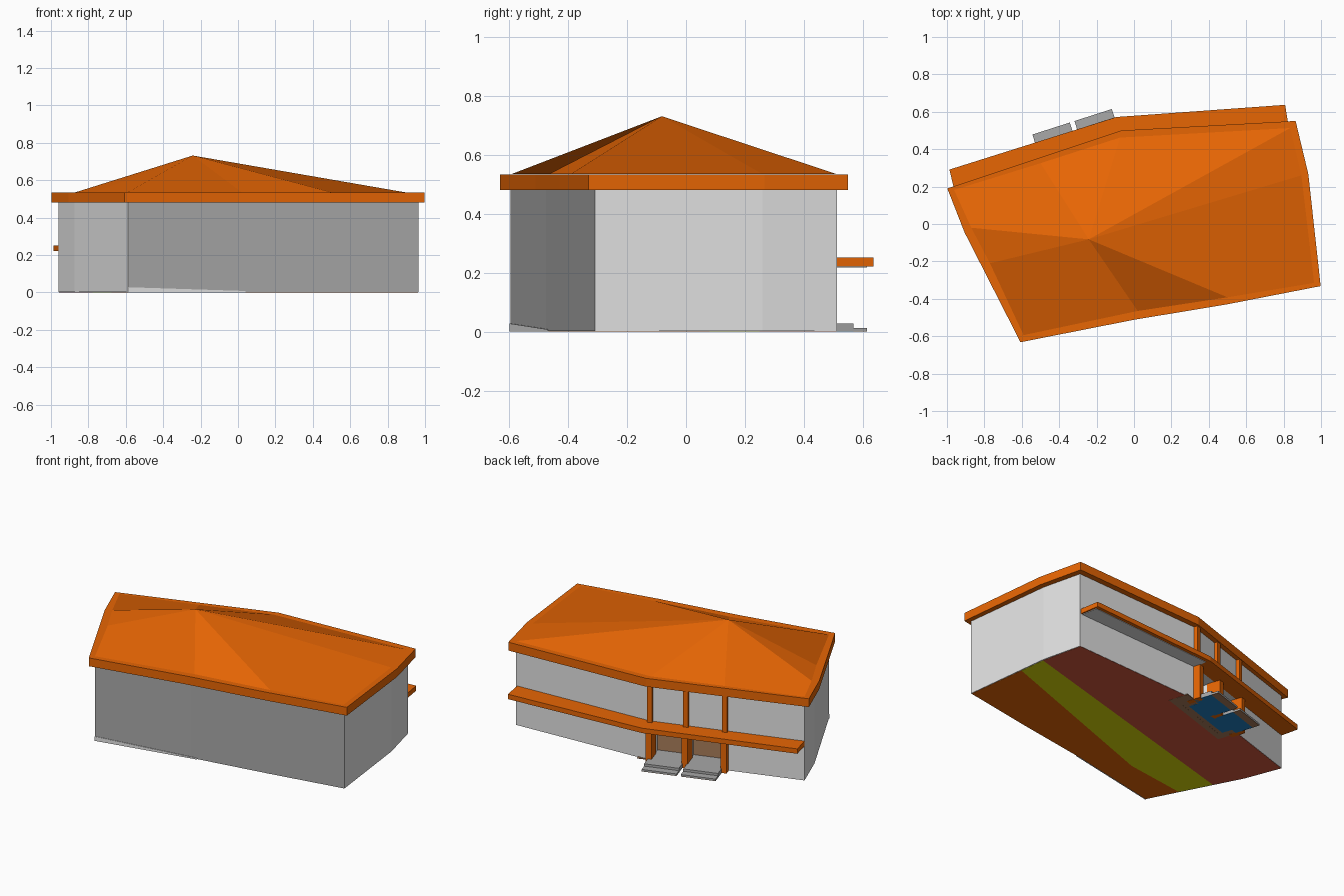
import bpy, bmesh
from mathutils import Vector

if "Cube" in bpy.data.objects:
    bpy.data.objects.remove(bpy.data.objects["Cube"])


def material(name, hexa):
    def lin(c):
        c /= 255
        return c / 12.92 if c <= 0.04045 else ((c + 0.055) / 1.055) ** 2.4
    m = bpy.data.materials.new(name)
    m.diffuse_color = [lin(int(hexa[i:i + 2], 16)) for i in (0, 2, 4)] + [1]
    m.use_nodes = True
    m.node_tree.nodes["Principled BSDF"].inputs["Base Color"].default_value = m.diffuse_color
    return m


ORANGE = material("orange tile", "E86604")
GREY = material("pale wall grey", "E3E3E3")
STONE = material("stone grey", "A8A8A8")
BROWN = material("entrance brown", "A87C5A")
RED = material("red floor", "D2583C")
OLIVE = material("olive floor", "DCDC08")
BLUE = material("blue floor", "2080C4")


def finish(name, bm, mat):
    bmesh.ops.recalc_face_normals(bm, faces=bm.faces[:])
    me = bpy.data.meshes.new(name)
    bm.to_mesh(me)
    bm.free()
    ob = bpy.data.objects.new(name, me)
    bpy.context.collection.objects.link(ob)
    if mat:
        me.materials.append(mat)
    return ob


def prism(name, pts, z0, z1, mat, scale=1):
    """Extrude a plan outline from z0 to z1."""
    bm = bmesh.new()
    face = bm.faces.new([bm.verts.new((x * scale, y * scale, z0)) for x, y in pts])
    ext = bmesh.ops.extrude_face_region(bm, geom=[face])["geom"]
    for v in ext:
        if isinstance(v, bmesh.types.BMVert):
            v.co.z = z1
    return finish(name, bm, mat)


# frame along the entrance wall: u runs along it, d points outwards
O, T, N = Vector((-.283, .397)), Vector((.952, .305)), Vector((-.305, .952))


def wall_box(name, u0, u1, d0, d1, z0, z1, mat):
    pts = [O + T * u + N * d for u, d in ((u0, d0), (u1, d0), (u1, d1), (u0, d1))]
    return prism(name, pts, z0, z1, mat)


# main walls
wall = [(-.96, .18), (-.873, -.045), (-.588, -.597), (.0, -.475), (.49, -.395),
        (.966, -.31), (.898, .26), (.836, .513), (-.07, .465)]
walls = prism("walls", wall, .002, .482, GREY)

# the front wall is a darker stone grey, chosen by face direction
walls.data.materials.append(STONE)
for p in walls.data.polygons:
    if p.normal.y < -.8:
        p.material_index = 1

# entrance recesses cut between the posts
for i, (u0, u1) in enumerate(((-.222, -.012), (.012, .205))):
    cut = wall_box("recess_cutter", u0, u1, -.1, .05, -.01, .222, None)
    cut.hide_render = True
    cut.hide_viewport = True
    mod = walls.modifiers.new("recess", "BOOLEAN")
    mod.operation = 'DIFFERENCE'
    mod.solver = 'EXACT'
    mod.object = cut
    wall_box("entrance_door", u0, u1, -.1, -.094, .0, .222, BROWN)

    # two-tread steps in front of each entrance, painted underneath
    c = (-.118, .118)[i]
    wall_box("lower_step", c - .105, c + .105, .0, .157, .002, .013, STONE)
    wall_box("upper_step", c - .105, c + .105, -.094, .11, .01, .028, STONE)
    wall_box("step_base_outer", c - .105, c + .105, .11, .157, 0, .002, BROWN)
    wall_box("step_base_inner", c - .105, c + .105, -.005, .11, 0, .002, BLUE)

# posts up to the eaves, thicker below the awning
for u in (-.235, 0, .218):
    wall_box("upper_post", u - .015, u + .015, -.01, .022, .24, .485, ORANGE)
    wall_box("lower_post", u - .018, u + .018, -.05, .04, 0, .23, ORANGE)

# awning band along both back walls
prism("awning", [(-.96, .18), (-.07, .465), (.828, .513), (.808, .637),
                 (-.094, .572), (-.987, .291)], .221, .252, ORANGE)
prism("awning_soffit", [(-.07, .46), (.82, .51), (.80, .615), (-.08, .55)],
      .218, .222, GREY)

# pale sloping plinth strip on the front wall
bm = bmesh.new()
a, b = Vector((-.589, -.6)), Vector((.04, -.4712))
ring = [(a, 0), (b, 0), (b, .008), (a, .028)]
out = [bm.verts.new((p.x, p.y, z)) for p, z in ring]
inn = [bm.verts.new((p.x, p.y + .004, z)) for p, z in ring]
bm.faces.new(out)
bm.faces.new(inn)
for i in range(4):
    j = (i + 1) % 4
    bm.faces.new((out[i], out[j], inn[j], inn[i]))
finish("front_plinth", bm, GREY)

# floor seen from below, in three strips
prism("front_floor", [(-.68, -.41), (-.588, -.597), (.0, -.475), (.49, -.395),
                      (.966, -.31), (.917, .08), (-.28, -.355)], .001, .004, ORANGE, .996)
prism("middle_floor", [(-.78, -.22), (-.68, -.41), (-.28, -.355), (.917, .08),
                       (.896, .25)], .001, .004, OLIVE, .996)
prism("back_floor", [(-.96, .18), (-.873, -.045), (-.78, -.22), (.896, .25),
                     (.836, .513), (-.07, .465)], .001, .004, RED, .996)
wall_box("entrance_floor", -.23, .3, -.13, -.003, .0004, .006, BROWN)
wall_box("entrance_floor_inlay", -.18, .18, -.07, -.004, 0, .007, BLUE)

# roof slab with overhanging eaves
eaves = [(-.998, .19), (-.906, -.045), (-.607, -.632), (0, -.512), (.495, -.43),
         (.998, -.332), (.932, .267), (.864, .551), (-.067, .50)]
prism("roof_eaves", eaves, .482, .535, ORANGE)

# faceted roof pitch fanned out from the apex, some facets four-sided
base = [(-.87, -.02), (-.77, -.21), (-.59, -.594), (.02, -.465), (.5, -.392),
        (.963, -.315), (.895, .26), (.835, .513), (-.075, .462), (-.5, .325),
        (-.962, .182)]
bm = bmesh.new()
apex = bm.verts.new((-.242, -.082, .732))
ring = [bm.verts.new((x, y, .5352)) for x, y in base]
for i, j in ((0, 1), (3, 4), (6, 7), (7, 8), (8, 9)):
    bm.faces.new((apex, ring[i], ring[j]))
bm.faces.new((apex, ring[1], ring[2], ring[3]))
bm.faces.new((ring[4], ring[5], ring[6], apex))
bm.faces.new((ring[9], ring[10], ring[0], apex))
finish("roof_pitch", bm, ORANGE)
